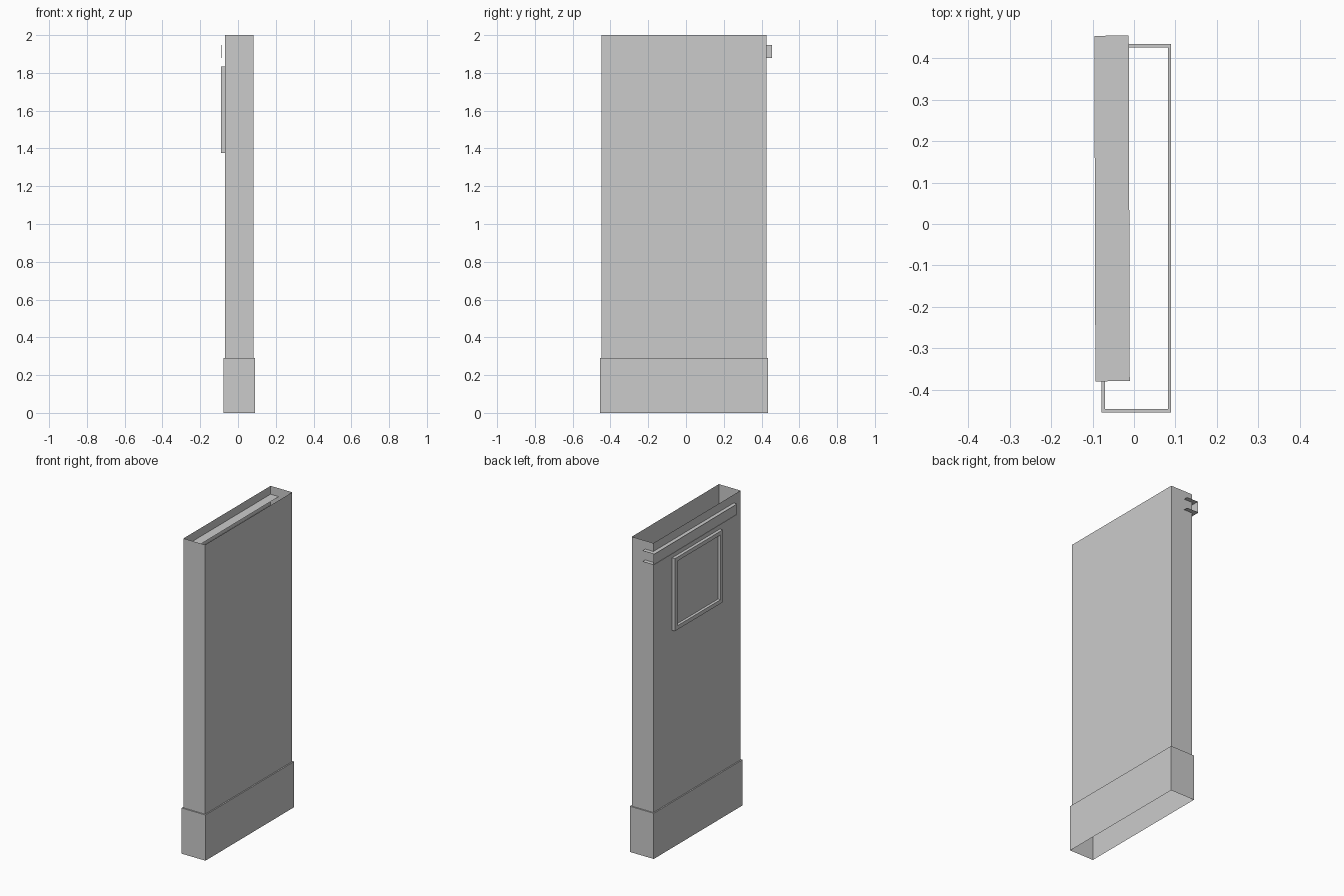
import bpy, bmesh
from mathutils import Matrix, Vector

old = bpy.data.objects.get("Cube")
if old:
    bpy.data.objects.remove(old, do_unlink=True)

grey = bpy.data.materials.new("plain_grey")
grey.use_nodes = True
grey.diffuse_color = (0.6, 0.6, 0.6, 1)
grey.node_tree.nodes["Principled BSDF"].inputs["Base Color"].default_value = (0.6, 0.6, 0.6, 1)


def finish(bm, name):
    mesh = bpy.data.meshes.new(name)
    bm.to_mesh(mesh)
    bm.free()
    mesh.materials.append(grey)
    obj = bpy.data.objects.new(name, mesh)
    bpy.context.collection.objects.link(obj)
    return obj


def rect_loop(bm, x0, x1, y0, y1, z):
    return [bm.verts.new((x, y, z)) for x, y in ((x0, y0), (x1, y0), (x1, y1), (x0, y1))]


# Hollow wall, open at top and bottom, stepping out to a wider skirting
bm = bmesh.new()
skirt = (-0.078, 0.09, -0.455, 0.435)
body = (-0.07, 0.082, -0.447, 0.427)
loops = [rect_loop(bm, *r, z) for r, z in ((skirt, 0), (skirt, 0.29), (body, 0.29), (body, 2))]
for low, high in zip(loops, loops[1:]):
    for i in range(4):
        j = (i + 1) % 4
        bm.faces.new((low[i], low[j], high[j], high[i]))
finish(bm, "wall_shell")

# Framed panel with a recessed centre on the right-hand face
bm = bmesh.new()
bmesh.ops.create_cube(bm, size=1, matrix=Matrix.LocRecScale((0, 0, 0), None, (1, 1, 1))
                      if hasattr(Matrix, "LocRecScale") else Matrix.Identity(4))
bmesh.ops.scale(bm, vec=(0.02, 0.48, 0.46), verts=bm.verts)
bmesh.ops.translate(bm, vec=(-0.08, 0, 1.605), verts=bm.verts)
bm.normal_update()
front = [f for f in bm.faces if f.normal.x < -0.9]
bmesh.ops.inset_region(bm, faces=front, thickness=0.035)
bmesh.ops.inset_region(bm, faces=front, thickness=0.006, depth=-0.012)
finish(bm, "panel_frame")

# Channel rail: two thin flanges joined by an upright web, run along the wall
bm = bmesh.new()
top, bottom, web = 1.947, 1.878, -0.089
strips = (((-0.0945, top), (-0.0115, top)),
          ((-0.0945, bottom), (-0.0115, bottom)),
          ((web, bottom), (web, top)))
for a, b in strips:
    bm.faces.new([bm.verts.new((x, y, z)) for (x, z), y in
                  ((a, -0.38), (b, -0.38), (b, 0.455), (a, 0.455))])
# The rail sits very slightly askew
bmesh.ops.rotate(bm, verts=bm.verts, cent=Vector((-0.053, 0.04, 1.91)),
                 matrix=Matrix.Rotation(0.003, 3, "Z"))
finish(bm, "channel_rail")
